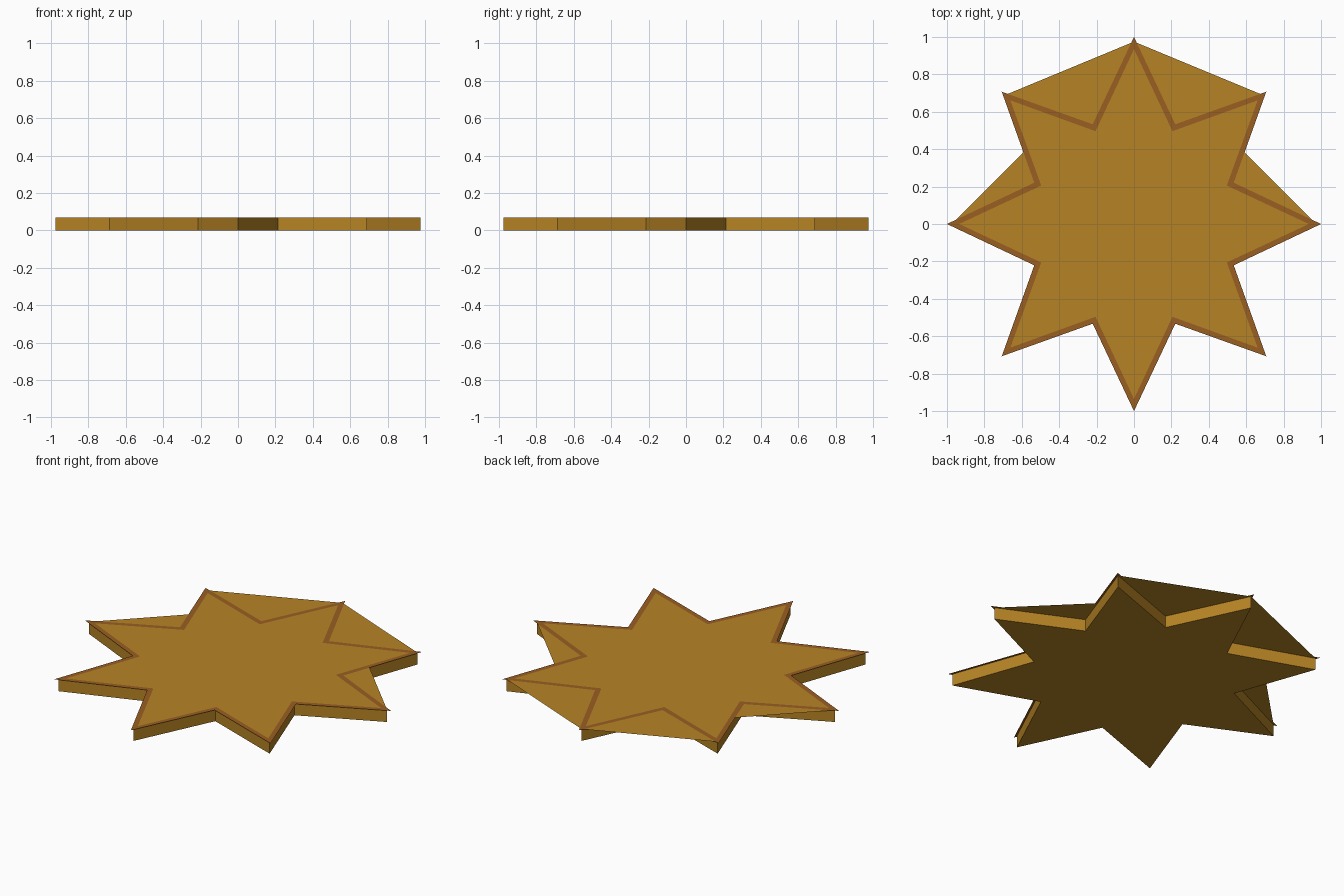
import bpy, bmesh
from math import sin, cos, pi

cube = bpy.data.objects.get("Cube")
if cube:
    bpy.data.objects.remove(cube, do_unlink=True)

HEIGHT = 0.07
POINTS = 8


def make_material(name, rgb):
    mat = bpy.data.materials.new(name)
    mat.use_nodes = True
    colour = (*rgb, 1.0)
    mat.diffuse_color = colour
    mat.node_tree.nodes["Principled BSDF"].inputs["Base Color"].default_value = colour
    return mat


def star_loop(bm, tip, notch, z):
    """Ring of star vertices, starting from the back tip."""
    loop = []
    for i in range(POINTS * 2):
        r = notch if i % 2 else tip
        a = pi / 2 + i * pi / POINTS
        loop.append(bm.verts.new((r * cos(a), r * sin(a), z)))
    return loop


def bridge(bm, a, b):
    n = len(a)
    for i in range(n):
        j = (i + 1) % n
        bm.faces.new((a[i], a[j], b[j], b[i]))


def finish(bm, name, mat):
    mesh = bpy.data.meshes.new(name)
    bm.to_mesh(mesh)
    bm.free()
    mesh.materials.append(mat)
    obj = bpy.data.objects.new(name, mesh)
    bpy.context.collection.objects.link(obj)
    return obj


gold = make_material("gold", (0.47, 0.228, 0.018))
brown = make_material("brown", (0.325, 0.112, 0.016))

# Star body: walls, star-shaped base, and a top fanned out from the back tip,
# which webs over the notches at the back
bm = bmesh.new()
low = star_loop(bm, 0.975, 0.562, 0)
high = star_loop(bm, 0.975, 0.562, HEIGHT)
bridge(bm, low, high)
bm.faces.new(low[::-1])
for a, b in zip(high[1:], high[2:]):
    web = bm.faces.new((high[0], a, b))
    web.normal_update()
    if web.normal.z < 0:
        web.normal_flip()
finish(bm, "star_body", gold)

# Flat rim band that overhangs the body slightly
bm = bmesh.new()
outer = star_loop(bm, 1.0, 0.577, HEIGHT + 0.002)
inner = star_loop(bm, 0.935, 0.537, HEIGHT + 0.002)
bridge(bm, outer, inner)
finish(bm, "star_rim", brown)
